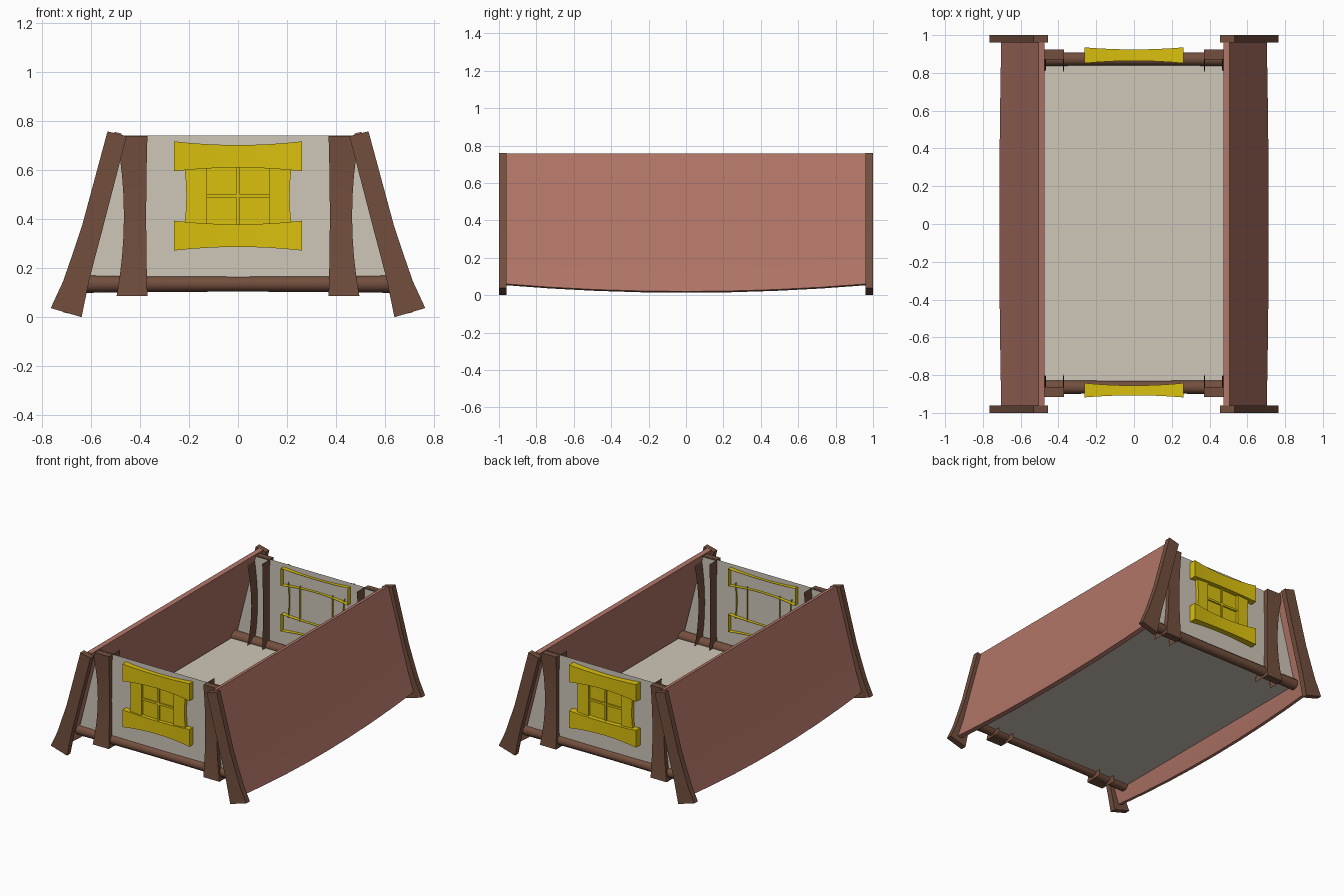
import bpy, bmesh, math

if "Cube" in bpy.data.objects:
    bpy.data.objects.remove(bpy.data.objects["Cube"])


def mat(name, r, g, b):
    m = bpy.data.materials.new(name)
    lin = [((c / 255 + 0.055) / 1.055) ** 2.4 for c in (r, g, b)]
    m.diffuse_color = (*lin, 1)
    m.use_nodes = True
    m.node_tree.nodes["Principled BSDF"].inputs["Base Color"].default_value = m.diffuse_color
    return m


WOOD = mat("dark_wood", 115, 79, 62)
ROOF = mat("red_brown_roof", 177, 117, 103)
PLASTER = mat("beige_plaster", 207, 199, 184)
YELLOW = mat("window_yellow", 218, 192, 14)


def loft(name, sections, material, closed=True, caps=True, smooth=True):
    """Skin a row of matching cross-sections; open sections leave one side unskinned."""
    bm = bmesh.new()
    rows = [[bm.verts.new(p) for p in s] for s in sections]
    n = len(rows[0])
    for a, b in zip(rows, rows[1:]):
        for i in range(n if closed else n - 1):
            j = (i + 1) % n
            bm.faces.new((a[i], a[j], b[j], b[i]))
    if caps:
        bm.faces.new(rows[0])
        bm.faces.new(rows[-1])
    bmesh.ops.recalc_face_normals(bm, faces=bm.faces)
    me = bpy.data.meshes.new(name)
    bm.to_mesh(me)
    bm.free()
    me.materials.append(material)
    ob = bpy.data.objects.new(name, me)
    bpy.context.collection.objects.link(ob)
    if smooth:
        bpy.ops.object.select_all(action='DESELECT')
        ob.select_set(True)
        bpy.context.view_layer.objects.active = ob
        bpy.ops.object.shade_smooth_by_angle(angle=math.radians(35))
    return ob


def plane(name, pts, material):
    return loft(name, [pts[:2], pts[:1:-1]], material, closed=False, caps=False, smooth=False)


T = [i / 4 - 1 for i in range(9)]   # -1 .. 1 stations for bowed parts

# Roof slopes: bent panel whose eave droops towards the middle
for sx, side in ((-1, "left"), (1, "right")):
    rows = []
    for t in T:
        bow = 1 - t * t
        outer = [(0.505, 0.757), (0.617, 0.35), (0.657, 0.20), (0.703 + 0.01 * bow, 0.06 - 0.04 * bow)]
        inner = [(x - 0.03, z - 0.007) for x, z in reversed(outer)]
        rows.append([(sx * x, 0.962 * t, z) for x, z in outer + inner])
    loft("roof_slope_" + side, rows, ROOF)

# Floor
plane("floor", [(-0.64, -0.876, 0.13), (0.64, -0.876, 0.13),
                (0.64, 0.884, 0.13), (-0.64, 0.884, 0.13)], PLASTER)

# Barge board edges: (outer x, z, inner x, z) from top to foot
BARGE = [(0.533, 0.759, 0.455, 0.739), (0.638, 0.37, 0.557, 0.345), (0.675, 0.26, 0.585, 0.24),
         (0.715, 0.145, 0.608, 0.15), (0.765, 0.037, 0.639, 0.0)]

for sy, end, off in ((-1, "front", 0.0), (1, "back", 0.009)):

    def P(x, d, z):
        """Point at distance d outwards from the middle on this end."""
        return (x, sy * (d + off), z)

    # Gable wall
    plane("wall_" + end, [P(-0.635, 0.876, 0.13), P(0.635, 0.876, 0.13),
                          P(0.478, 0.876, 0.742), P(-0.478, 0.876, 0.742)], PLASTER)

    # Round sill beam, slightly thinner in the middle
    rows = []
    for t in T:
        r = 0.032 + 0.005 * t * t
        rows.append([P(0.64 * t, 0.864 + r * 1.05 * math.cos(a), 0.136 + r * math.sin(a))
                     for a in [k * math.pi / 6 for k in range(12)]])
    loft("sill_beam_" + end, rows, WOOD)

    for sx, side in ((-1, "left"), (1, "right")):
        # Barge boards
        rows = [[(sx * a, sy * 0.96, b), (sx * c, sy * 0.96, d),
                 (sx * c, sy * 1.0, d), (sx * a, sy * 1.0, b)] for a, b, c, d in BARGE]
        loft(f"barge_board_{end}_{side}", rows, WOOD)

        # Posts: waisted shell whose thin cheeks pass through the wall
        rows = []
        for t in T:
            z = 0.413 + 0.327 * t
            q = t * t
            xo, xi = sx * (0.466 + 0.03 * q), sx * (0.375 - 0.005 * q)
            f = 0.902 + 0.014 * q
            rows.append([P(xo, 0.79 + 0.015 * (1 - q), z), P(xo, f, z),
                         P(xi, f, z), P(xi, 0.79 + 0.015 * (1 - q), z)])
        loft(f"post_{end}_{side}", rows, WOOD, closed=False, caps=False)
        for z, nm in ((0.086, "foot"), (0.74, "top")):
            plane(f"post_{nm}_{end}_{side}", [P(sx * 0.37, 0.862, z), P(sx * 0.496, 0.862, z),
                                              P(sx * 0.496, 0.916, z), P(sx * 0.37, 0.916, z)], WOOD)

        # Window stiles
        rows = []
        for t in T:
            z, q = 0.495 + 0.125 * t, t * t
            xo = sx * (0.211 + 0.009 * q)
            xi = sx * 0.127
            rows.append([P(xo, 0.862, z), P(xo, 0.9, z), P(xi, 0.9, z), P(xi, 0.862, z)])
        loft(f"window_stile_{end}_{side}", rows, YELLOW, closed=False, caps=False)

    # Window rails, bowed towards their middle
    for nm, zc in (("top", 0.657), ("bottom", 0.333)):
        rows = []
        for t in T:
            q = t * t
            h = 0.046 + 0.015 * q
            f = 0.907 + 0.011 * q + off * 0.9
            k = 0.855 - 0.013 * q
            x = 0.262 * t
            rows.append([P(x, k, zc - h), P(x, f, zc - h), P(x, f, zc + h), P(x, k, zc + h)])
        loft(f"window_{nm}_rail_{end}", rows, YELLOW, closed=False, caps=False)
        for x in (-0.262, 0.262):
            plane(f"window_{nm}_rail_end_{end}", [P(x, 0.842, zc - 0.061), P(x, 0.918 + off * 0.9, zc - 0.061),
                                                  P(x, 0.918 + off * 0.9, zc + 0.061), P(x, 0.842, zc + 0.061)], YELLOW)

    # Window pane and glazing bars
    for nm, w, z0, z1, d in (("pane", 0.13, 0.37, 0.62, 0.882),
                             ("upright_bar", 0.007, 0.37, 0.62, 0.893),
                             ("cross_bar", 0.13, 0.488, 0.503, 0.892)):
        ring = [(-w, z0), (w, z0), (w, z1), (-w, z1)]
        loft(f"window_{nm}_{end}", [[P(x, 0.878, z) for x, z in ring],
                                    [P(x, d, z) for x, z in ring]], YELLOW, smooth=False)
